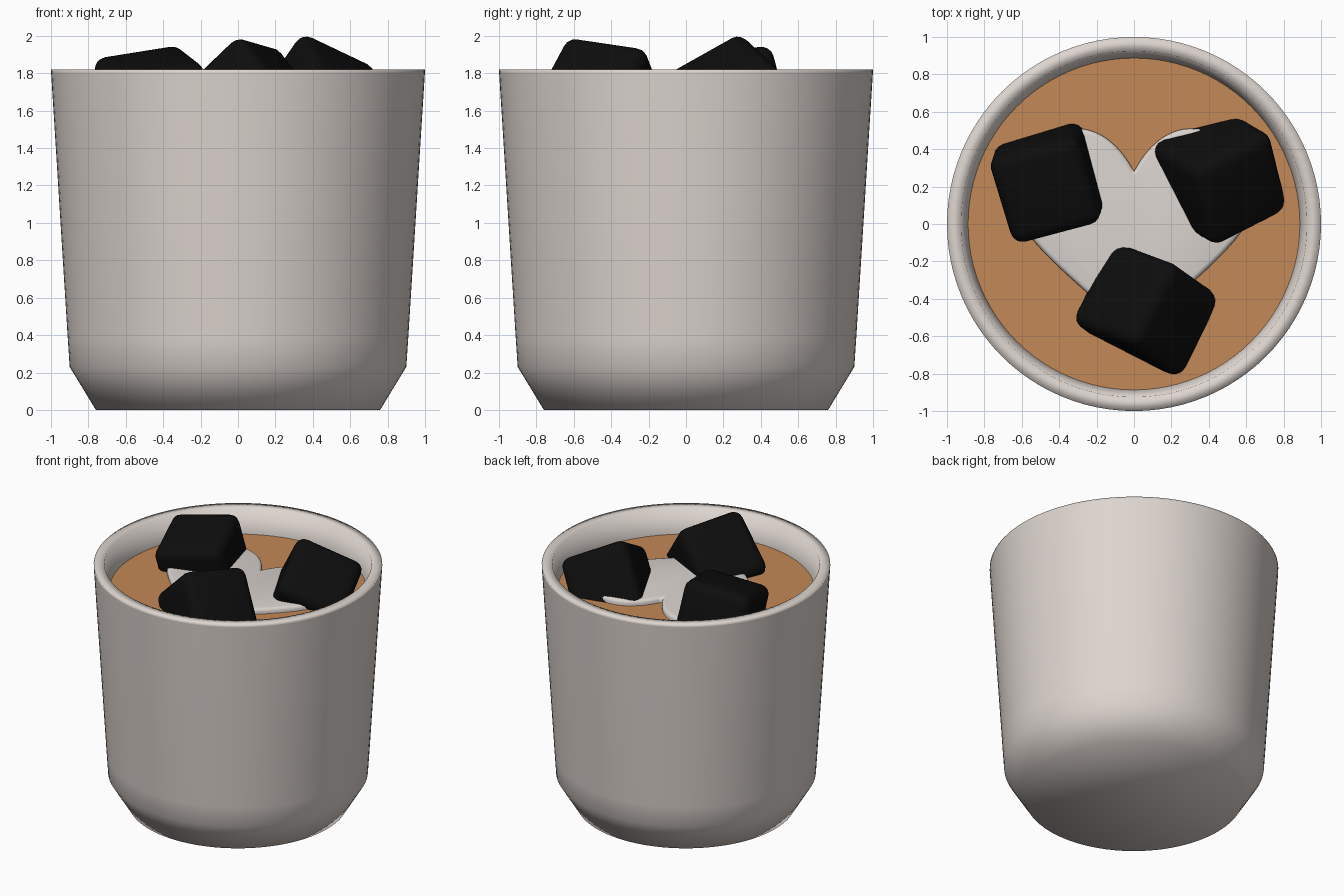
import bpy, bmesh, math
from mathutils import Vector, Matrix

if "Cube" in bpy.data.objects:
    bpy.data.objects.remove(bpy.data.objects["Cube"])

SIDES = 96
LEVEL = 1.635  # height of the drink surface


def material(name, rgb):
    m = bpy.data.materials.new(name)
    m.diffuse_color = (*rgb, 1)
    m.use_nodes = True
    m.node_tree.nodes["Principled BSDF"].inputs["Base Color"].default_value = m.diffuse_color
    return m


CERAMIC = material("warm_white", (0.72, 0.66, 0.62))
COFFEE = material("coffee_brown", (0.55, 0.25, 0.095))
FOAM = material("milk_white", (0.70, 0.65, 0.62))
BLACK = material("black", (0.004, 0.004, 0.004))


def finish(bm, name, mat, smooth=True):
    bmesh.ops.recalc_face_normals(bm, faces=bm.faces[:])
    me = bpy.data.meshes.new(name)
    for f in bm.faces:
        f.smooth = smooth
    bm.to_mesh(me)
    bm.free()
    me.materials.append(mat)
    ob = bpy.data.objects.new(name, me)
    bpy.context.collection.objects.link(ob)
    return ob


def lathe(name, profile, mat):
    """Turn an (r, z) profile around z, capping both ends."""
    bm = bmesh.new()
    rings = []
    for r, z in profile:
        rings.append([bm.verts.new((r * math.cos(2 * math.pi * i / SIDES),
                                    r * math.sin(2 * math.pi * i / SIDES), z))
                      for i in range(SIDES)])
    for a, b in zip(rings, rings[1:]):
        for i in range(SIDES):
            j = (i + 1) % SIDES
            bm.faces.new((a[i], a[j], b[j], b[i]))
    bm.faces.new(rings[0])
    bm.faces.new(rings[-1])
    return finish(bm, name, mat)


# cup: chamfered foot, tapered wall, soft rim, hollow inside
lathe("cup", [(0.76, 0), (0.90, 0.23), (0.91, 0.38), (0.999, 1.80), (1.0, 1.82),
              (0.925, 1.82), (0.887, LEVEL), (0.82, 0.3), (0.7, 0.12)], CERAMIC)

# drink surface
bm = bmesh.new()
bmesh.ops.create_circle(bm, cap_ends=True, segments=SIDES, radius=0.888)
bmesh.ops.translate(bm, verts=bm.verts[:], vec=(0, 0, LEVEL))
ob = finish(bm, "coffee", COFFEE, smooth=False)
if ob.data.polygons[0].normal.z < 0:
    ob.data.flip_normals()

# milk foam heart: right half from three Bezier pieces, then mirrored
pieces = [[(0, .28), (.06, .40), (.17, .51), (.30, .51)],
          [(.30, .51), (.50, .51), (.66, .38), (.66, .18)],
          [(.66, .18), (.66, -.10), (.20, -.36), (0, -.62)]]
half = []
for p in pieces:
    p = [Vector(q) for q in p]
    for i in range(12):
        t = i / 12
        half.append((1 - t) ** 3 * p[0] + 3 * t * (1 - t) ** 2 * p[1]
                    + 3 * t * t * (1 - t) * p[2] + t ** 3 * p[3])
half.append(Vector((0, -.62)))
outline = half + [Vector((-q.x, q.y)) for q in reversed(half[1:-1])]
bm = bmesh.new()
base = bm.faces.new([bm.verts.new((q.x, q.y, LEVEL - 0.03)) for q in outline])
ext = bmesh.ops.extrude_face_region(bm, geom=[base])["geom"]
top = [v for v in ext if isinstance(v, bmesh.types.BMVert)]
bmesh.ops.translate(bm, verts=top, vec=(0, 0, 0.07))
if base.is_valid and base not in ext:
    bm.faces.remove(base)
edges = [e for e in bm.edges if all(v.co.z > LEVEL for v in e.verts)]
bmesh.ops.bevel(bm, geom=edges, offset=0.025, segments=3, profile=0.5, affect='EDGES')
finish(bm, "foam_heart", FOAM)


# rounded cubes, each aimed by two of its edge directions
def cube(name, centre, a, b):
    a = Vector(a).normalized()
    b = Vector(b)
    b = (b - a * b.dot(a)).normalized()
    rot = Matrix((a, b, a.cross(b))).transposed().to_4x4()
    bm = bmesh.new()
    bmesh.ops.create_cube(bm, size=0.5)
    bmesh.ops.bevel(bm, geom=bm.edges[:], offset=0.07, segments=4,
                    profile=0.5, affect='EDGES')
    bmesh.ops.transform(bm, matrix=Matrix.Translation(centre) @ rot, verts=bm.verts[:])
    finish(bm, name, BLACK)


cube("left_cube", (-0.458, 0.233, 1.632), (-.94, -.25, -.15), (.28, -.93, -.22))
cube("right_cube", (0.455, 0.254, 1.628), (.82, .42, -.39), (.213, -.85, -.48))
cube("front_cube", (0.068, -0.457, 1.636), (.45, .88, -.13), (.55, -.40, -.73))
